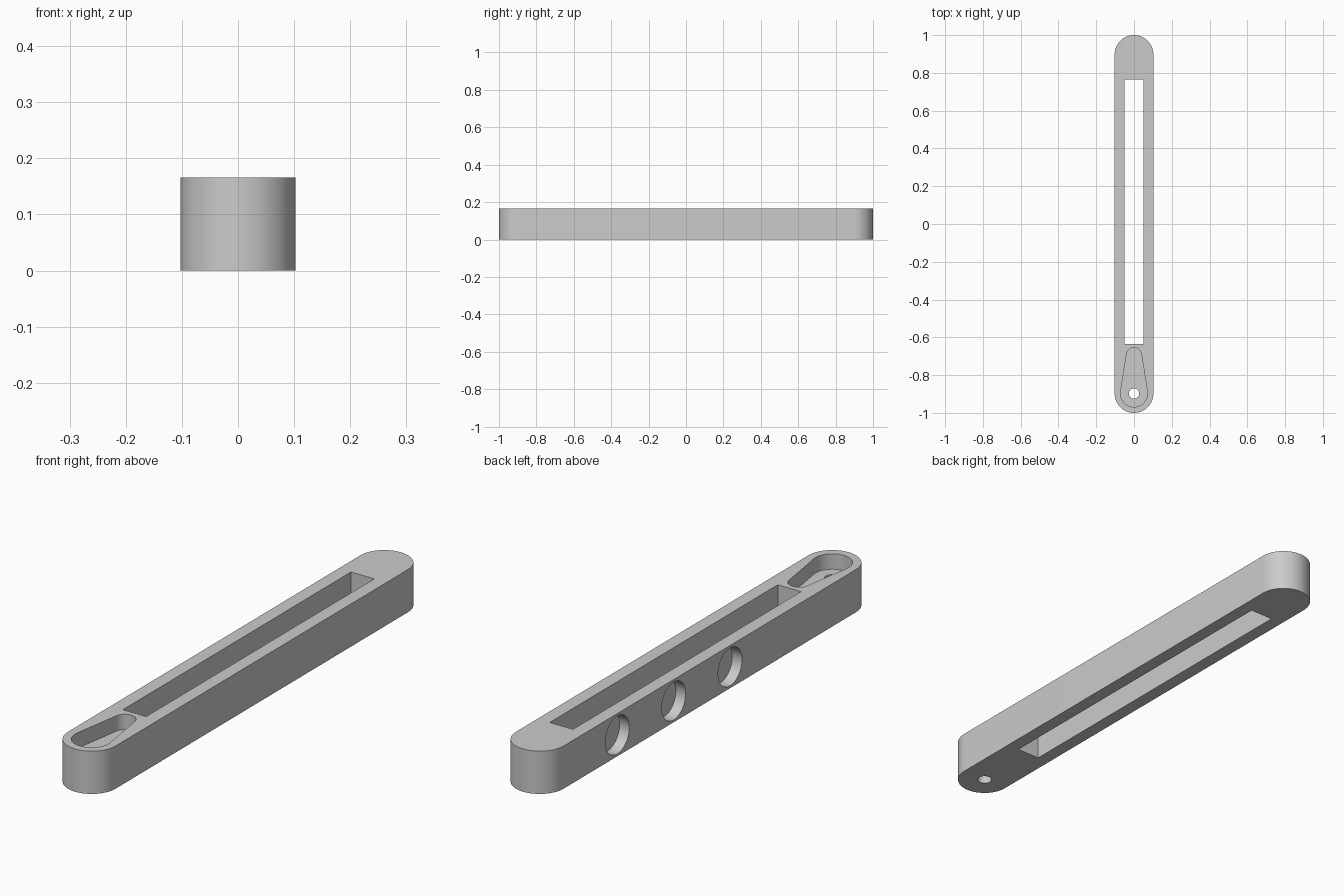
import bpy
import bmesh
from math import asin, cos, pi, sin
from mathutils import Matrix

cube = bpy.data.objects.get("Cube")
if cube:
    bpy.data.objects.remove(cube, do_unlink=True)

HEIGHT = 0.166
HALF_WIDTH = 0.1025
PIVOT_Y = -1 + HALF_WIDTH      # centre of the front rounded end

grey = bpy.data.materials.new("plain grey")
grey.use_nodes = True
grey.diffuse_color = (0.6, 0.6, 0.6, 1)
grey.node_tree.nodes["Principled BSDF"].inputs["Base Color"].default_value = (0.6, 0.6, 0.6, 1)


def capsule(y0, r0, y1, r1, steps=32):
    """Outline of two circles on the y axis joined by their tangents."""
    tilt = asin((r0 - r1) / (y1 - y0))
    points = []
    for y, r, start, sweep in ((y1, r1, tilt, pi - 2 * tilt),
                               (y0, r0, pi - tilt, pi + 2 * tilt)):
        for i in range(steps + 1):
            a = start + sweep * i / steps
            points.append((r * cos(a), y + r * sin(a)))
    return points


def circle(r, y=0.0, steps=64):
    return [(r * cos(2 * pi * i / steps), y + r * sin(2 * pi * i / steps))
            for i in range(steps)]


def prism(name, outline, z0, z1, matrix=None):
    """Extrude a closed outline from z0 to z1."""
    bm = bmesh.new()
    base = bm.faces.new([bm.verts.new((x, y, z0)) for x, y in outline])
    top = bmesh.ops.extrude_face_region(bm, geom=[base])["geom"]
    bmesh.ops.translate(bm, vec=(0, 0, z1 - z0),
                        verts=[v for v in top if isinstance(v, bmesh.types.BMVert)])
    bmesh.ops.recalc_face_normals(bm, faces=bm.faces)
    if matrix:
        bm.transform(matrix)
    mesh = bpy.data.meshes.new(name)
    bm.to_mesh(mesh)
    bm.free()
    mesh.materials.append(grey)
    obj = bpy.data.objects.new(name, mesh)
    bpy.context.collection.objects.link(obj)
    return obj


# Long bar with rounded ends
body = prism("slotted_bar", capsule(PIVOT_Y, HALF_WIDTH, -PIVOT_Y, HALF_WIDTH), 0, HEIGHT)

# Through slot, tapered top pocket and pivot hole
slot = [(-0.05, -0.635), (0.05, -0.635), (0.05, 0.765), (-0.05, 0.765)]
cutters = [
    prism("slot_cutter", slot, -0.1, 0.3),
    prism("pocket_cutter", capsule(PIVOT_Y, 0.0715, -0.695, 0.04), HEIGHT - 0.06, 0.3),
    prism("pivot_hole_cutter", circle(0.027, PIVOT_Y), -0.1, 0.3),
]

# Three blind round recesses on the right side
for i in range(3):
    place = (Matrix.Translation((-HALF_WIDTH, 0.222 + 0.346 * (i - 1), HEIGHT / 2))
             @ Matrix.Rotation(pi / 2, 4, "Y"))
    cutters.append(prism("recess_cutter", circle(0.0735), -0.1, 0.042, place))

bpy.ops.object.select_all(action="DESELECT")
bpy.context.view_layer.objects.active = body
body.select_set(True)
for cutter in cutters:
    cutter.hide_render = True
    mod = body.modifiers.new("cut", "BOOLEAN")
    mod.operation = "DIFFERENCE"
    mod.solver = "EXACT"
    mod.object = cutter
    bpy.ops.object.modifier_apply(modifier=mod.name)
    bpy.data.objects.remove(cutter, do_unlink=True)

bpy.ops.object.shade_smooth_by_angle(angle=pi / 6)
